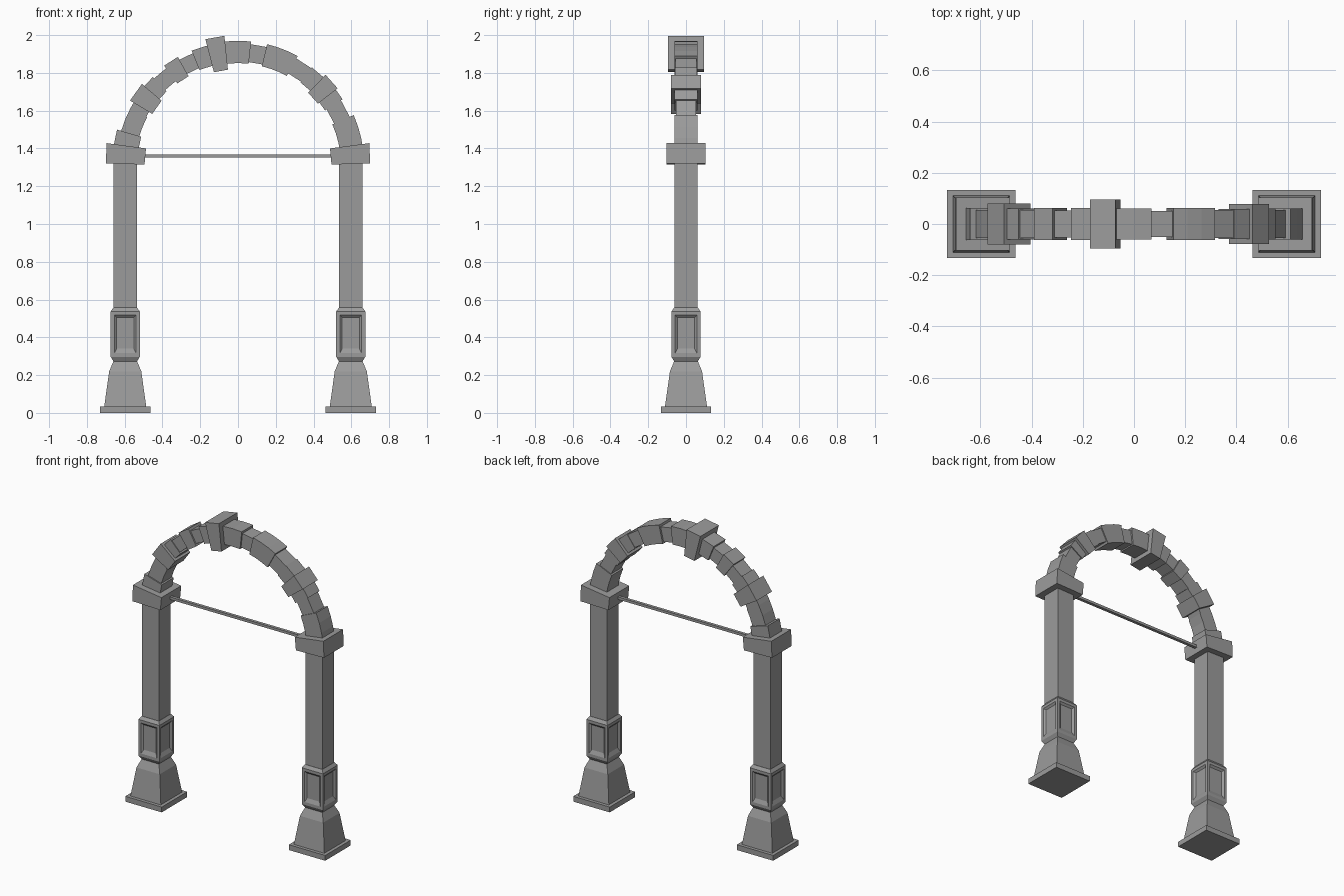
import bpy, bmesh, math

if "Cube" in bpy.data.objects:
    bpy.data.objects.remove(bpy.data.objects["Cube"])

# Dark stone colour shared by all parts
stone = bpy.data.materials.new("dark_stone")
stone.diffuse_color = (0.33, 0.33, 0.33, 1)
stone.use_nodes = True
stone.node_tree.nodes["Principled BSDF"].inputs["Base Color"].default_value = stone.diffuse_color

def finish(bm, name):
    bmesh.ops.recalc_face_normals(bm, faces=bm.faces)
    me = bpy.data.meshes.new(name)
    bm.to_mesh(me)
    bm.free()
    me.materials.append(stone)
    ob = bpy.data.objects.new(name, me)
    bpy.context.collection.objects.link(ob)
    return ob

def square_stack(bm, cx, rings):
    """Closed square tower from (half width, height) rings; returns side faces per level."""
    loops = [[bm.verts.new((cx + sx * h, sy * h, z))
              for sx, sy in ((-1, -1), (1, -1), (1, 1), (-1, 1))] for h, z in rings]
    bm.faces.new(loops[0])
    bm.faces.new(loops[-1])
    return [[bm.faces.new((a[i], a[(i + 1) % 4], b[(i + 1) % 4], b[i])) for i in range(4)]
            for a, b in zip(loops, loops[1:])]

def prism(name, pts, hy):
    """Extrude an x-z outline symmetrically along y."""
    bm = bmesh.new()
    f = [bm.verts.new((x, -hy, z)) for x, z in pts]
    b = [bm.verts.new((x, hy, z)) for x, z in pts]
    bm.faces.new(f)
    bm.faces.new(b[::-1])
    n = len(pts)
    for i in range(n):
        bm.faces.new((f[i], f[(i + 1) % n], b[(i + 1) % n], b[i]))
    return finish(bm, name)

def mirror(ob):
    ob.modifiers.new("mirror", 'MIRROR').use_axis[0] = True

CX = 0.597

# Foot plate and tapered pedestal
bm = bmesh.new()
square_stack(bm, CX, [(0.133, 0), (0.133, 0.035), (0.111, 0.035), (0.085, 0.22), (0.06, 0.28)])
mirror(finish(bm, "pedestal"))

# Panelled block with shallow recessed faces
bm = bmesh.new()
levels = square_stack(bm, CX, [(0.062, 0.272), (0.077, 0.297), (0.077, 0.537), (0.063, 0.557)])
panels = levels[1]
bmesh.ops.recalc_face_normals(bm, faces=bm.faces)
bmesh.ops.inset_individual(bm, faces=panels, thickness=0.027, depth=0)
bmesh.ops.inset_individual(bm, faces=panels, thickness=0.018, depth=-0.011)
# Widen the sloping sill at the bottom of each panel
for f in panels:
    for v in f.verts:
        if v.co.z < 0.4:
            v.co.z += 0.012
mirror(finish(bm, "panel_block"))

# Post shaft
bm = bmesh.new()
square_stack(bm, CX, [(0.062, 0.55), (0.062, 1.33)])
mirror(finish(bm, "post"))

# Wedge-shaped capital, top tilted towards the opening
mirror(prism("capital", [(0.495, 1.315), (0.70, 1.32), (0.695, 1.428), (0.487, 1.40)], 0.103))

# Thin tie bar between the capitals
bpy.ops.mesh.primitive_cube_add(size=1, location=(0, 0, 1.36))
bar = bpy.context.object
bar.name = "tie_bar"
bar.scale = (1.02, 0.02, 0.017)
bar.data.materials.append(stone)

# Arch stones: end angle (from the left), inner radius, outer radius, half depth
stones = [(16.5, .535, .668, .062), (28, .545, .645, .054), (31, .55, .645, .054),
          (40.3, .53, .667, .080), (46, .545, .65, .06), (53.5, .555, .64, .055),
          (61, .54, .657, .062), (68, .555, .64, .052), (75.5, .545, .655, .062),
          (84, .51, .69, .096), (96, .542, .66, .060), (103.5, .55, .645, .050),
          (118.6, .54, .66, .062), (127, .555, .645, .055), (134, .55, .65, .058),
          (142.3, .535, .667, .079), (147.7, .545, .655, .06), (156.5, .555, .645, .054),
          (173, .545, .668, .060)]
CZ = 1.31
start = 7
for i, (end, r0, r1, hy) in enumerate(stones):
    pts = []
    # Long stones get an extra facet so they follow the curve
    steps = 3 if end - start > 14 else 2 if end - start > 10 else 1
    angs = [math.radians(start + (end - start) * k / steps) for k in range(steps + 1)]
    for r, seq in ((r1, angs), (r0, angs[::-1])):
        pts += [(-r * math.cos(a), CZ + r * math.sin(a)) for a in seq]
    prism("keystone" if hy > 0.09 else f"arch_stone_{i + 1}", pts, hy)
    start = end
